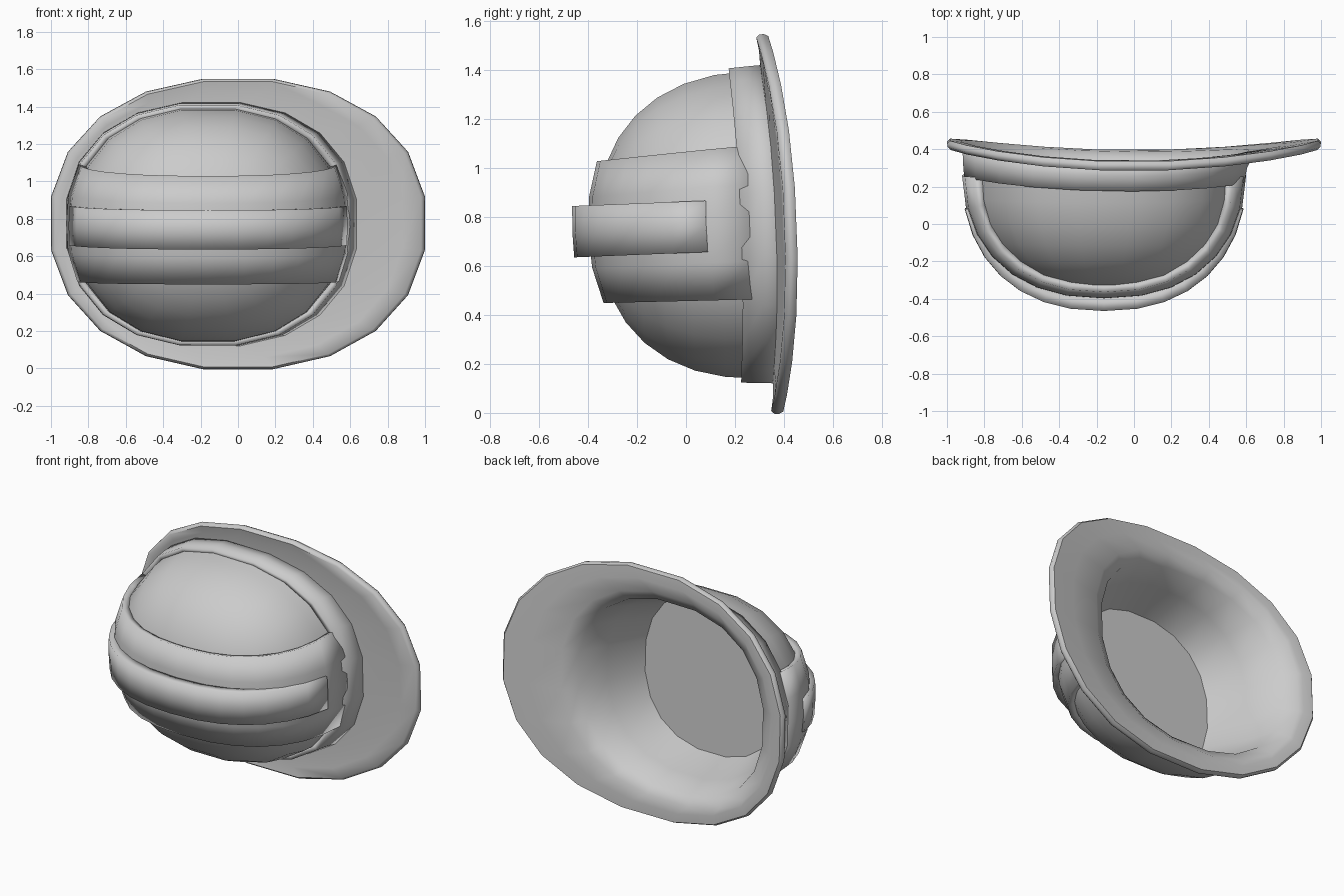
import bpy, bmesh, math
from mathutils import Matrix

if "Cube" in bpy.data.objects:
    bpy.data.objects.remove(bpy.data.objects["Cube"])

N = 20          # sides around the hat
P = 2.3         # superellipse power
CX = -0.14      # opening centre in x
DX = -0.16      # crown centre in x
PLACE = Matrix.Translation((0, 0, 0.758)) @ Matrix.Rotation(0.04, 4, 'X')


def sp(v, p=P):
    return math.copysign(abs(v) ** (2 / p), v)


def shrink(v):
    return (1 - abs(v) ** P) ** (1 / P)


def ring(bm, cx, hx, hz, y, bend=0.0, p=P):
    vs = []
    for i in range(N):
        a = 2 * math.pi * (i + 0.5) / N
        x = cx + hx * sp(math.cos(a), p)
        vs.append(bm.verts.new((x, y + bend * x * x, hz * sp(math.sin(a), p))))
    return vs


def bridge(bm, rings, closed=True):
    for a, b in zip(rings, rings[1:]):
        n = len(a)
        for i in range(n if closed else n - 1):
            j = (i + 1) % n
            bm.faces.new((a[i], a[j], b[j], b[i]))


def finish(bm, name, thick=0.0, angle=35):
    bm.transform(PLACE)
    me = bpy.data.meshes.new(name)
    bm.to_mesh(me)
    bm.free()
    ob = bpy.data.objects.new(name, me)
    bpy.context.collection.objects.link(ob)
    if thick:
        m = ob.modifiers.new("thickness", 'SOLIDIFY')
        m.thickness = thick
        m.offset = -1
    bpy.ops.object.select_all(action='DESELECT')
    ob.select_set(True)
    bpy.context.view_layer.objects.active = ob
    bpy.ops.object.shade_smooth_by_angle(angle=math.radians(angle))


def strap(name, hx, hz, depth, top, low, y_end, thick, flare=(0, 0), rows=4):
    """Band of constant z wrapped over the dome from side to side."""
    bm = bmesh.new()
    a0 = math.asin(((0.3 - y_end) / depth) ** (P / 2))
    cols = 14
    lines = []
    for r in range(rows + 1):
        line = []
        for c in range(cols + 1):
            a = a0 + (math.pi - 2 * a0) * c / cols
            t = 1 - math.sin(a)
            zt, zl = top + flare[0] * t, low + flare[1] * t
            z = zl + (zt - zl) * r / rows
            f = shrink(z / hz)
            line.append(bm.verts.new((DX - hx * f * sp(math.cos(a)),
                                      0.3 - depth * f * sp(math.sin(a)), z)))
        lines.append(line)
    bridge(bm, lines, closed=False)
    bm.normal_update()
    if sum(f.normal.y for f in bm.faces) > 0:
        bmesh.ops.reverse_faces(bm, faces=bm.faces)
    finish(bm, name, thick)


# Smooth crown seen in the recessed panels
HX, HZ, D = 0.72, 0.635, 0.66
bm = bmesh.new()
rings = []
for k in range(8):
    t = math.pi / 2 * (1 - k / 8)
    s = sp(math.sin(t))
    rings.append(ring(bm, DX, HX * s, HZ * s, 0.3 - D * sp(math.cos(t))))
bridge(bm, rings)
tip = bm.verts.new((DX, 0.3 - D, 0))
for i in range(N):
    bm.faces.new((rings[-1][i], rings[-1][(i + 1) % N], tip))
bmesh.ops.recalc_face_normals(bm, faces=bm.faces)
finish(bm, "crown")

# Wide raised strap and narrow ridge over the crown
strap("wide_strap", 0.76, 0.655, 0.70, 0.285, -0.295, 0.26, 0.045, (0.04, -0.01))
strap("centre_ridge", 0.765, 0.74, 0.765, 0.106, -0.104, 0.08, 0.07, rows=2)

# Base band around the crown
bm = bmesh.new()
f = shrink(0.1 / 0.7)
rings = [ring(bm, DX, 0.76 * f, 0.653 * f, 0.2, 0.07),
         ring(bm, DX + 0.005, 0.768, 0.655, 0.28, 0.07),
         ring(bm, CX, 0.785, 0.658, 0.335, 0.09)]
bridge(bm, rings)
bm.normal_update()
if rings[0][0].link_faces[0].normal.x < 0:
    bmesh.ops.reverse_faces(bm, faces=bm.faces)
finish(bm, "base_band", 0.035)

# Curved brim, flaring inside to the tapered liner and its flat end
bm = bmesh.new()
B = 0.09
rings = [
    ring(bm, CX, 0.76, 0.64, 0.33, B),
    ring(bm, -0.03, 0.92, 0.72, 0.325, B, 2.2),
    ring(bm, 0, 0.99, 0.772, 0.315, B, 2.2),
    ring(bm, 0, 1.007, 0.784, 0.327, B, 2.2),
    ring(bm, 0, 1.01, 0.786, 0.345, B, 2.2),
    ring(bm, 0, 0.995, 0.777, 0.364, B, 2.2),
    ring(bm, -0.05, 0.88, 0.715, 0.367, B, 2.2),
    ring(bm, CX, 0.76, 0.65, 0.36, B),
    ring(bm, CX, 0.675, 0.59, 0.315, B),
    ring(bm, CX, 0.60, 0.555, 0.15),
    ring(bm, CX, 0.49, 0.495, -0.08),
]
bridge(bm, rings)
bm.faces.new(rings[-1])
bmesh.ops.recalc_face_normals(bm, faces=bm.faces)
finish(bm, "brim_and_liner", angle=50)
